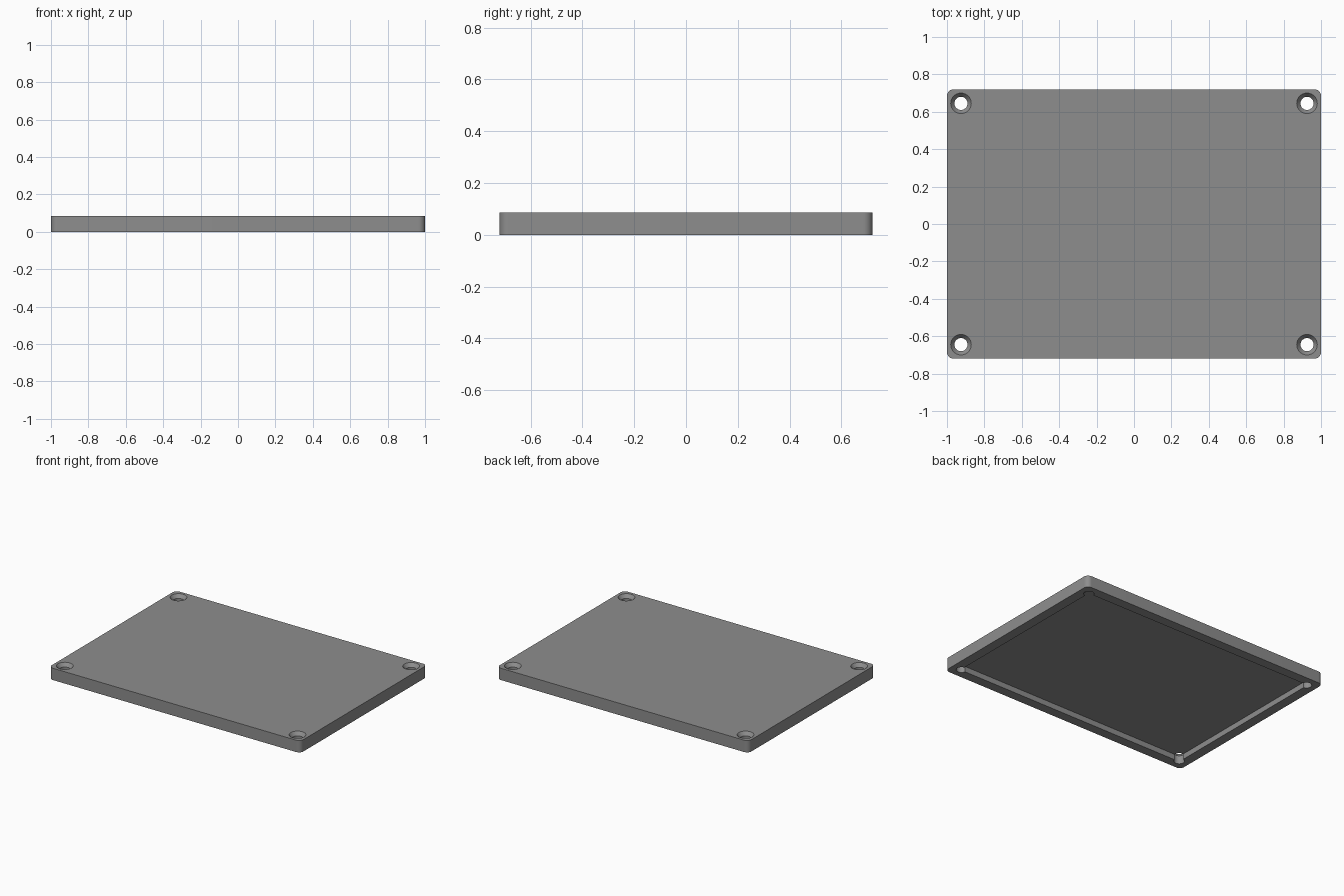
import bpy
import bmesh
import math

if "Cube" in bpy.data.objects:
    bpy.data.objects.remove(bpy.data.objects["Cube"])

L, W, H = 2.0, 1.44, 0.085      # outer size
RIM, RECESS = 0.07, 0.04        # underside rim width and recess depth
HX, HY = 0.925, 0.645           # screw hole centres

grey = bpy.data.materials.new("mid grey")
grey.diffuse_color = (0.27, 0.27, 0.27, 1)
grey.use_nodes = True
grey.node_tree.nodes["Principled BSDF"].inputs["Base Color"].default_value = grey.diffuse_color


def finish(name, bm):
    bmesh.ops.recalc_face_normals(bm, faces=bm.faces)
    mesh = bpy.data.meshes.new(name)
    bm.to_mesh(mesh)
    bm.free()
    mesh.materials.append(grey)
    obj = bpy.data.objects.new(name, mesh)
    bpy.context.collection.objects.link(obj)
    return obj


def rounded_slab(name, sx, sy, z0, z1, r, seg=10):
    """Upright slab with rounded vertical corners."""
    bm = bmesh.new()
    pts = []
    for i, (cx, cy) in enumerate(((1, 1), (-1, 1), (-1, -1), (1, -1))):
        for k in range(seg + 1):
            a = math.pi / 2 * (i + k / seg)
            pts.append((cx * (sx / 2 - r) + r * math.cos(a),
                        cy * (sy / 2 - r) + r * math.sin(a)))
    face = bm.faces.new([bm.verts.new((x, y, z0)) for x, y in pts])
    new = bmesh.ops.extrude_face_region(bm, geom=[face])["geom"]
    verts = [v for v in new if isinstance(v, bmesh.types.BMVert)]
    bmesh.ops.translate(bm, verts=verts, vec=(0, 0, z1 - z0))
    return finish(name, bm)


def turned(name, x, y, profile, n=40):
    """Solid of revolution from (radius, z) pairs."""
    bm = bmesh.new()
    rings = [[bm.verts.new((x + r * math.cos(2 * math.pi * k / n),
                            y + r * math.sin(2 * math.pi * k / n), z))
              for k in range(n)] for r, z in profile]
    for a, b in zip(rings, rings[1:]):
        for k in range(n):
            bm.faces.new((a[k], a[(k + 1) % n], b[(k + 1) % n], b[k]))
    bm.faces.new(rings[0])
    bm.faces.new(rings[-1])
    return finish(name, bm)


# Lid plate, underside recess and four countersunk screw holes
lid = rounded_slab("lid", L, W, 0, H, 0.035)
cutters = [rounded_slab("recess_cutter", L - 2 * RIM, W - 2 * RIM, -0.05, RECESS, 0.01, 3)]
for sx in (-1, 1):
    for sy in (-1, 1):
        cutters.append(turned("screw_hole_cutter", sx * HX, sy * HY,
                              ((0.035, -0.1), (0.035, H - 0.025), (0.055, H), (0.055, H + 0.05))))

bpy.context.view_layer.objects.active = lid
lid.select_set(True)
for c in cutters:
    mod = lid.modifiers.new("cut", "BOOLEAN")
    mod.operation = "DIFFERENCE"
    mod.solver = "EXACT"
    mod.object = c
    bpy.ops.object.modifier_apply(modifier=mod.name)
for c in cutters:
    bpy.data.objects.remove(c, do_unlink=True)

bpy.ops.object.shade_smooth_by_angle(angle=math.radians(30))
